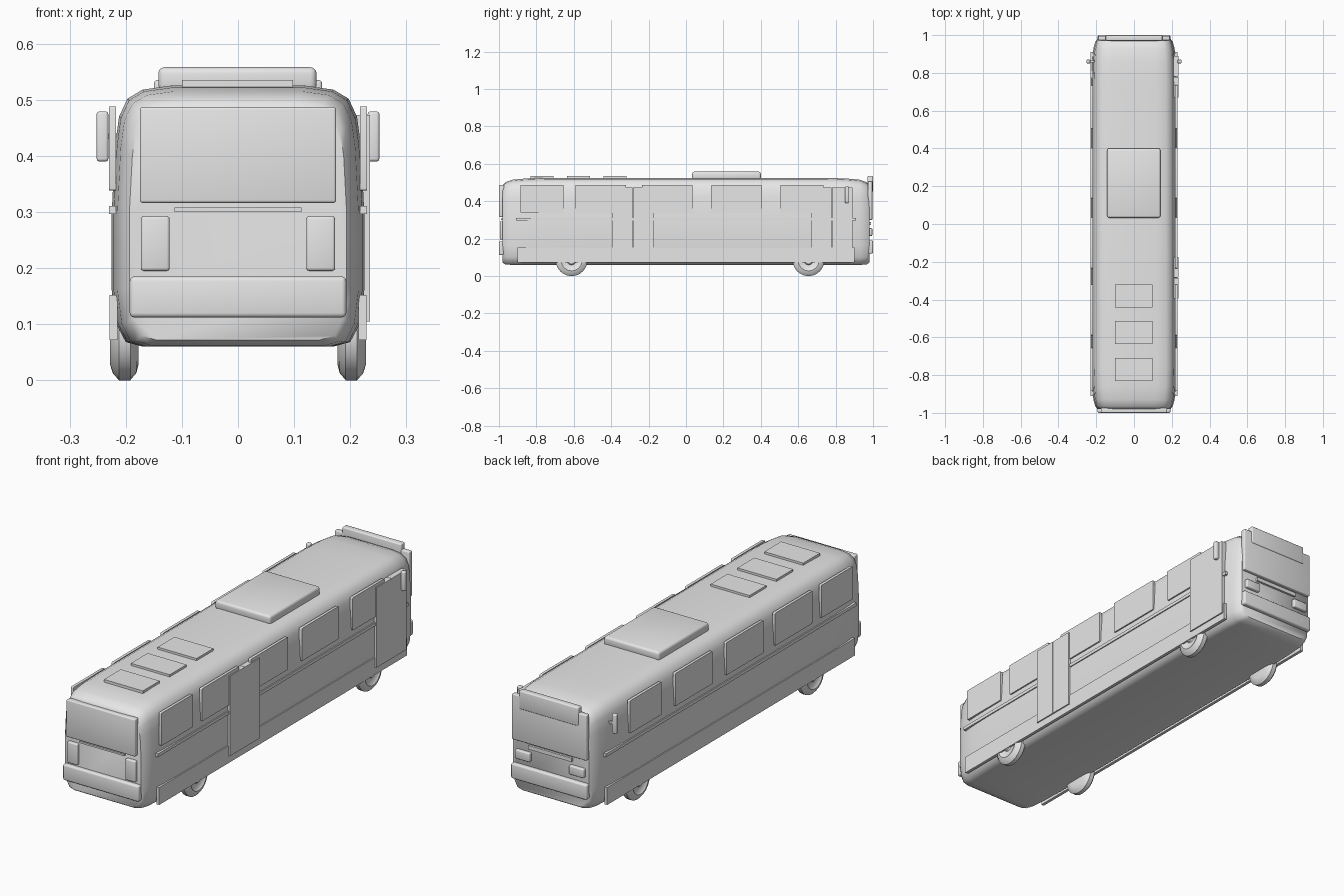
import bpy, bmesh
from math import sin, cos, pi, radians

old = bpy.data.objects.get("Cube")
if old:
    bpy.data.objects.remove(old, do_unlink=True)

grey = bpy.data.materials.new("plain_grey")
grey.use_nodes = True
grey.diffuse_color = (0.8, 0.8, 0.8, 1)
grey.node_tree.nodes["Principled BSDF"].inputs["Base Color"].default_value = (0.8, 0.8, 0.8, 1)


def finish(name, bm, angle=40):
    bmesh.ops.recalc_face_normals(bm, faces=bm.faces)
    mesh = bpy.data.meshes.new(name)
    bm.to_mesh(mesh)
    bm.free()
    mesh.materials.append(grey)
    obj = bpy.data.objects.new(name, mesh)
    bpy.context.collection.objects.link(obj)
    bpy.ops.object.select_all(action="DESELECT")
    obj.select_set(True)
    bpy.context.view_layer.objects.active = obj
    bpy.ops.object.shade_smooth_by_angle(angle=radians(angle))
    return obj


def box(name, x, y, z, round_edge=0.0, axis=None):
    """Box from (min, max) ranges; rounds all edges, or only those along one axis."""
    bm = bmesh.new()
    bmesh.ops.create_cube(bm, size=1)
    for v in bm.verts:
        for i, (a, b) in enumerate((x, y, z)):
            v.co[i] = (a + b) / 2 + v.co[i] * (b - a)
    if round_edge:
        edges = [e for e in bm.edges if axis is None
                 or abs((e.verts[0].co - e.verts[1].co)[axis]) > 1e-5]
        bmesh.ops.bevel(bm, geom=edges, offset=round_edge, segments=3,
                        profile=0.5, affect="EDGES")
    return finish(name, bm)


def span(mid, width):
    return (mid - width / 2, mid + width / 2)


def side_range(side, inner, outer):
    return tuple(sorted((side * inner, side * outer)))


# Body shell: one cross-section lofted along the length, shrinking at both ends
half = [(0.17, 0.06), (0.2, 0.068), (0.217, 0.1), (0.225, 0.16), (0.225, 0.3),
        (0.219, 0.42), (0.212, 0.47), (0.197, 0.502), (0.17, 0.518), (0.12, 0.525)]
section = half + [(-x, z) for x, z in reversed(half)]
ends = [(0.75, 1, 1, 0), (0.86, 0.985, 0.985, 0), (0.93, 0.955, 0.955, 0),
        (0.965, 0.91, 0.9, 0.002), (0.98, 0.86, 0.83, 0.012)]
stations = [(-y, w, t, b) for y, w, t, b in reversed(ends)] + ends
bm = bmesh.new()
rings = []
for y, wide, top, lift in stations:
    ring = []
    for x, z in section:
        z = 0.3 + (z - 0.3) * top if z > 0.3 else 0.3 - (0.3 - z) * (1 - lift / 0.24)
        ring.append(bm.verts.new((x * wide, y, z)))
    rings.append(ring)
count = len(section)
for a, b in zip(rings, rings[1:]):
    for i in range(count):
        j = (i + 1) % count
        bm.faces.new((a[i], a[j], b[j], b[i]))
bm.faces.new(rings[0])
bm.faces.new(rings[-1])
finish("body_shell", bm, 50)

# Side windows, belt trim, skirts and mirrors on both sides
windows = [(-0.77, 0.23), (-0.455, 0.27), (-0.1, 0.27), (0.27, 0.27), (0.62, 0.23)]
for side, label in ((1, "left"), (-1, "right")):
    for n, (mid, width) in enumerate(windows):
        box(f"{label}_window_{n + 1}", side_range(side, 0.217, 0.23),
            span(mid, width), (0.338, 0.488), 0.004, 0)
    box(f"{label}_belt_trim", side_range(side, 0.217, 0.23), (-0.91, 0.91), (0.296, 0.311))
    box(f"{label}_skirt", side_range(side, 0.215, 0.229), (-0.9, 0.9), (0.072, 0.152))
    box(f"{label}_mirror", side_range(side, 0.231, 0.252), (0.85, 0.87), (0.39, 0.479), 0.005)
    box(f"{label}_mirror_arm", side_range(side, 0.195, 0.235), (0.855, 0.865), (0.43, 0.44))

# Two double-leaf doors on one side
for name, start in (("middle_door", -0.395), ("entry_door", 0.67)):
    for n in range(2):
        y0 = start + n * 0.111
        box(f"{name}_leaf_{n + 1}", (0.21, 0.235), (y0, y0 + 0.109), (0.105, 0.473))

# Panel, trim, lights and bumper at the -y end
low = (-1.0, -0.972)
box("end_window", (-0.175, 0.175), low, (0.316, 0.487), 0.005)
box("end_trim", (-0.113, 0.113), (-0.99, -0.972), (0.3, 0.308))
box("end_bumper", (-0.193, 0.193), low, (0.112, 0.185), 0.008)
# Windscreen, sign, trim and bumper at the +y end
high = (0.972, 0.996)
box("windscreen", (-0.19, 0.19), high, (0.3, 0.508), 0.004)
box("route_sign", (-0.15, 0.15), (0.97, 1.0), (0.45, 0.535), 0.006)
box("windscreen_trim", (-0.11, 0.11), (0.972, 0.99), (0.272, 0.29))
box("windscreen_bumper", (-0.193, 0.193), (0.972, 1.0), (0.12, 0.19), 0.008)
for side, label in ((1, "left"), (-1, "right")):
    box(f"{label}_tall_lamp", side_range(side, 0.122, 0.173), (-0.995, -0.972),
        (0.195, 0.292), 0.005)
    box(f"{label}_headlamp", side_range(side, 0.1, 0.175), high, (0.215, 0.256), 0.005)
    box(f"{label}_fog_lamp", side_range(side, 0.095, 0.145), (0.98, 1.0), (0.15, 0.165))

# Roof unit and hatches
box("roof_unit", (-0.142, 0.14), (0.033, 0.4), (0.515, 0.558), 0.011)
for n, mid in enumerate((-0.38, -0.575, -0.77)):
    box(f"roof_hatch_{n + 1}", (-0.1, 0.098), span(mid, 0.122), (0.515, 0.535))

# Wheels: tyre and rim turned from one profile
profile = [(0.177, 0.0), (0.177, 0.055), (0.181, 0.072), (0.192, 0.085), (0.212, 0.085),
           (0.223, 0.073), (0.228, 0.057), (0.222, 0.05), (0.22, 0.025),
           (0.226, 0.02), (0.226, 0.0)]
steps = 24
for side, label in ((1, "left"), (-1, "right")):
    for y, place in ((-0.612, "low"), (0.655, "high")):
        bm = bmesh.new()
        loops = []
        for x, r in profile:
            turns = steps if r else 1
            loops.append([bm.verts.new((side * x, y + r * cos(2 * pi * k / steps),
                                        0.085 + r * sin(2 * pi * k / steps)))
                          for k in range(turns)])
        for a, b in zip(loops, loops[1:]):
            for k in range(steps):
                m = (k + 1) % steps
                quad = [a[k % len(a)], a[m % len(a)], b[m % len(b)], b[k % len(b)]]
                bm.faces.new(list(dict.fromkeys(quad)))
        finish(f"{label}_{place}_wheel", bm)
